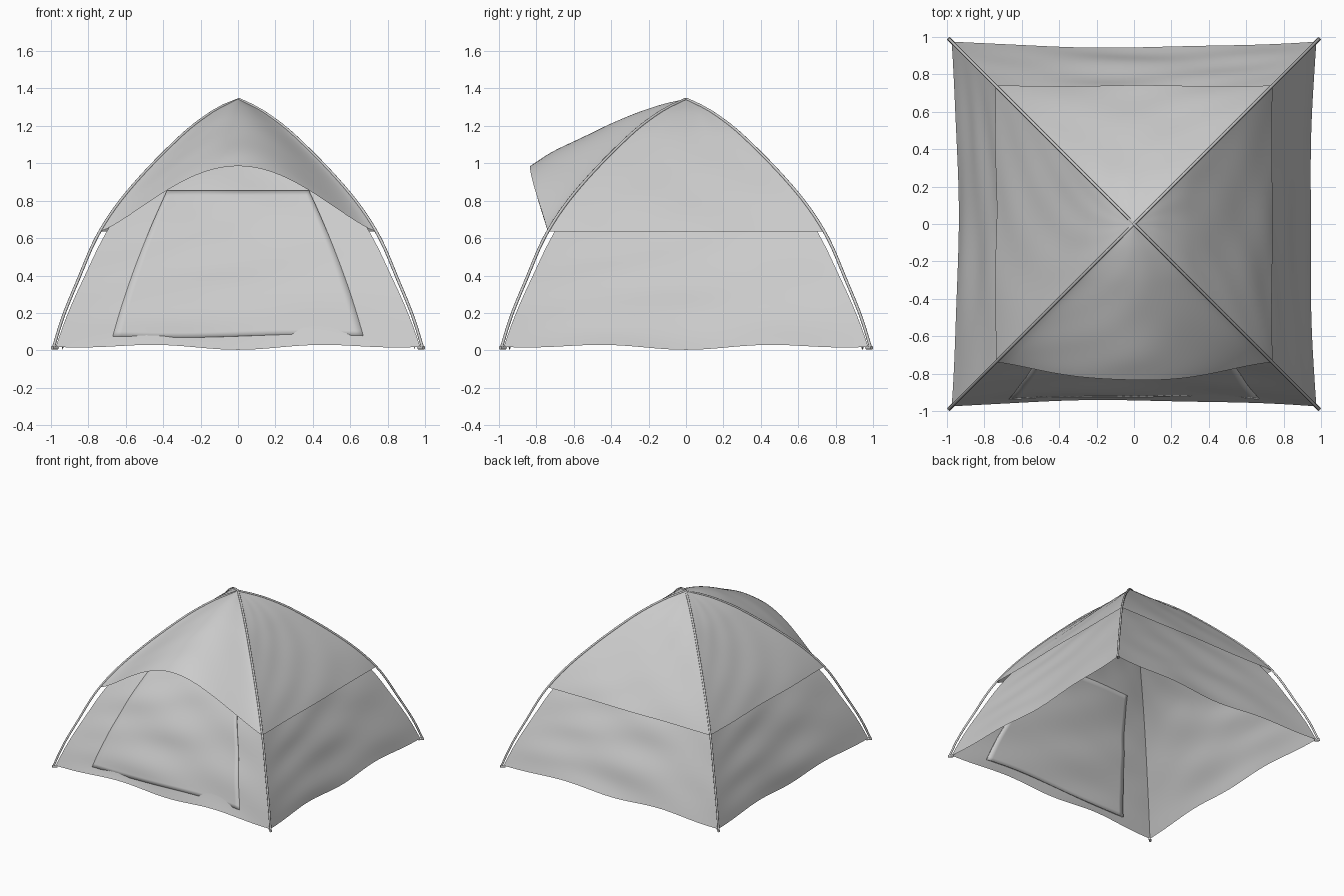
import bpy, math
from mathutils import Vector, Matrix

if "Cube" in bpy.data.objects:
    bpy.data.objects.remove(bpy.data.objects["Cube"])

# half-width / height profiles along a corner ridge
POLE = [(0.988, 0.012), (0.935, 0.18), (0.862, 0.36), (0.742, 0.63),
        (0.58, 0.86), (0.30, 1.15), (0.13, 1.28), (0.0, 1.345)]
INNER = [(0.975, 0.0), (0.92, 0.16), (0.845, 0.34), (0.705, 0.63),
         (0.545, 0.86), (0.28, 1.125), (0.12, 1.25), (0.0, 1.315)]


def width(prof, z):
    """Smooth half-width of a profile at height z (Hermite)."""
    n = len(prof)
    i = 0
    while i < n - 2 and z > prof[i + 1][1]:
        i += 1

    def slope(k):
        a, b = prof[max(k - 1, 0)], prof[min(k + 1, n - 1)]
        return (b[0] - a[0]) / (b[1] - a[1])
    (w0, z0), (w1, z1) = prof[i], prof[i + 1]
    h = z1 - z0
    s = (z - z0) / h
    return ((2*s**3 - 3*s*s + 1) * w0 + (s**3 - 2*s*s + s) * h * slope(i)
            + (3*s*s - 2*s**3) * w1 + (s**3 - s*s) * h * slope(i + 1))


def sheet(name, func, nu, nv, turn=0.0):
    """Grid of cloth from func(u in -1..1, v in 0..1), turned about z."""
    rot = Matrix.Rotation(turn, 3, 'Z')
    verts = [rot @ Vector(func(2*i/nu - 1, j/nv))
             for j in range(nv + 1) for i in range(nu + 1)]
    faces = [(j*(nu+1)+i, j*(nu+1)+i+1, (j+1)*(nu+1)+i+1, (j+1)*(nu+1)+i)
             for j in range(nv) for i in range(nu)]
    me = bpy.data.meshes.new(name)
    me.from_pydata(verts, [], faces)
    me.polygons.foreach_set("use_smooth", [True] * len(faces))
    ob = bpy.data.objects.new(name, me)
    bpy.context.collection.objects.link(ob)
    return ob


def wrinkle(u, z, seed):
    return 0.004 * (1 - u*u) * (math.sin(5*u + 17*z + seed)
                                + math.sin(9*u*z - 23*z + 2*seed))


def inner_point(u, z, seed, off=0.0):
    w = width(INNER, z)
    y = w - 0.032 * (1 - u*u) * min(1, w / 0.5) + wrinkle(u, z, seed) * min(1, w / 0.3)
    return (u * w, -y - off, z)


def inner_wall(seed):
    def f(u, v):
        z = 1.315 * v
        x, y, _ = inner_point(u, z, seed)
        lift = 0.018 - 0.015 * math.cos(2*math.pi*u) * (1 - u*u)
        return (x, y, z + lift * max(0, 1 - 3*v))
    return f


HEM, TOP = 0.635, 1.345


def fly_point(u, v, seed):
    z = HEM + (TOP - HEM) * v
    w = width(POLE, z)
    y = w - 0.022 * (1 - u*u) * w * math.sin(math.pi * v) + wrinkle(u, z, seed) * w
    return (u * w, -y, z)


def awning(u, v):
    x, y, z = fly_point(u, v, 0.5)
    bow = math.cos(math.pi * u / 2) if abs(u) < 1 else 0.0
    bow = max(bow, 0) ** 1.25 * (1 - v)
    return (x, y - 0.10 * bow, z + 0.35 * bow)


# inner tent walls and outer fly panels on the four sides
for k, side in enumerate(("front", "right", "back", "left")):
    a = k * math.pi / 2
    sheet("inner_wall_" + side, inner_wall(1.7 * k), 40, 48, a)
    if side == "front":
        sheet("fly_awning", awning, 40, 30, a)
    else:
        sheet("fly_" + side, lambda u, v, s=k: fly_point(u, v, 2.3 * s), 40, 30, a)


# door flap following the front wall
def door_point(u, v):
    z = 0.075 + 0.775 * v
    half = 0.67 - 0.215 * v - 0.075 * v * v
    z += 0.008 * math.sin(3 * u) * (1 - v)
    return inner_point(u * half / width(INNER, z), z, 0.0, 0.0)


door = sheet("door", door_point, 30, 30)
mod = door.modifiers.new("thickness", 'SOLIDIFY')
mod.thickness, mod.offset = 0.014, 0


def tube(name, pts, r):
    cu = bpy.data.curves.new(name, 'CURVE')
    cu.dimensions = '3D'
    cu.bevel_depth, cu.bevel_resolution, cu.use_fill_caps = r, 2, True
    sp = cu.splines.new('POLY')
    sp.points.add(len(pts) - 1)
    for p, co in zip(sp.points, pts):
        p.co = (*co, 1)
    ob = bpy.data.objects.new(name, cu)
    bpy.context.collection.objects.link(ob)
    return ob


# two crossing bent poles, corner to corner
zs = [0.012 + 1.33 * i / 40 for i in range(41)]
half = [(width(POLE, z), z) for z in zs]
for name, s in (("pole_a", 1), ("pole_b", -1)):
    pts = [(w, s*w, z) for w, z in half] + [(-w, -s*w, z) for w, z in reversed(half[:-1])]
    tube(name, pts, 0.008)

# pegs joining inner tent corners to the pole feet
for sx in (-1, 1):
    for sy in (-1, 1):
        tube("corner_foot", [(sx*0.965, sy*0.965, 0.014), (sx*0.994, sy*0.994, 0.014)], 0.010)
